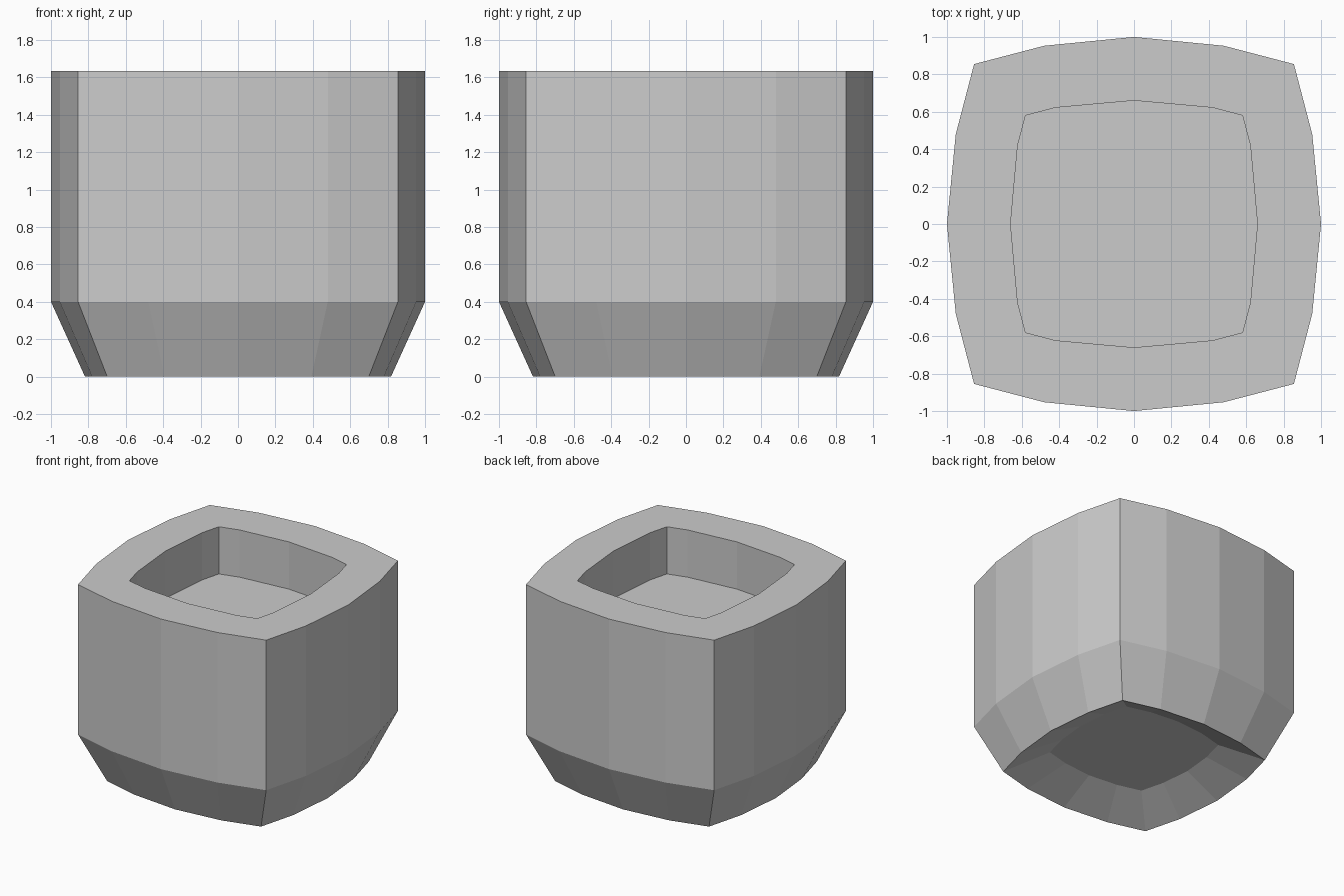
import bpy, bmesh
from mathutils import Matrix, Vector

if "Cube" in bpy.data.objects:
    bpy.data.objects.remove(bpy.data.objects["Cube"], do_unlink=True)

# Single plain material
grey = bpy.data.materials.new("light grey")
grey.use_nodes = True
COLOUR = (0.6, 0.6, 0.6, 1)
grey.diffuse_color = COLOUR
grey.node_tree.nodes["Principled BSDF"].inputs["Base Color"].default_value = COLOUR


def bowed_square(corner, shoulder, middle):
    """One bowed side, repeated by quarter turns into a closed outline."""
    side = [Vector((middle, 0, 0)), Vector((shoulder[1], shoulder[0], 0)),
            Vector((corner, corner, 0)), Vector((shoulder[0], shoulder[1], 0))]
    turns = [Matrix.Rotation(q * 1.5707963, 3, 'Z') for q in range(4)]
    return [t @ p for t in turns for p in side]


outer = bowed_square(0.855, (0.48, 0.953), 1.0)
pocket = bowed_square(0.58, (0.42, 0.622), 0.66)

# Rings from the recessed underside, up the outside, and down into the pocket
RINGS = [
    (outer, 0.526, 0.15),   # underside recess floor
    (outer, 0.818, 0.0),    # foot edge
    (outer, 1.0, 0.4),      # top of the tapered foot
    (outer, 1.0, 1.633),    # outer rim
    (pocket, 1.0, 1.633),   # inner rim
    (pocket, 1.0, 1.245),   # pocket floor
]

bm = bmesh.new()
loops = [[bm.verts.new((p.x * s, p.y * s, z)) for p in outline]
         for outline, s, z in RINGS]
for low, high in zip(loops, loops[1:]):
    for i in range(len(low)):
        j = (i + 1) % len(low)
        bm.faces.new((low[i], low[j], high[j], high[i]))
bm.faces.new(reversed(loops[0]))
bm.faces.new(loops[-1])
bmesh.ops.recalc_face_normals(bm, faces=bm.faces)

mesh = bpy.data.meshes.new("planter_body")
bm.to_mesh(mesh)
bm.free()
mesh.materials.append(grey)
body = bpy.data.objects.new("planter_body", mesh)
bpy.context.collection.objects.link(body)
